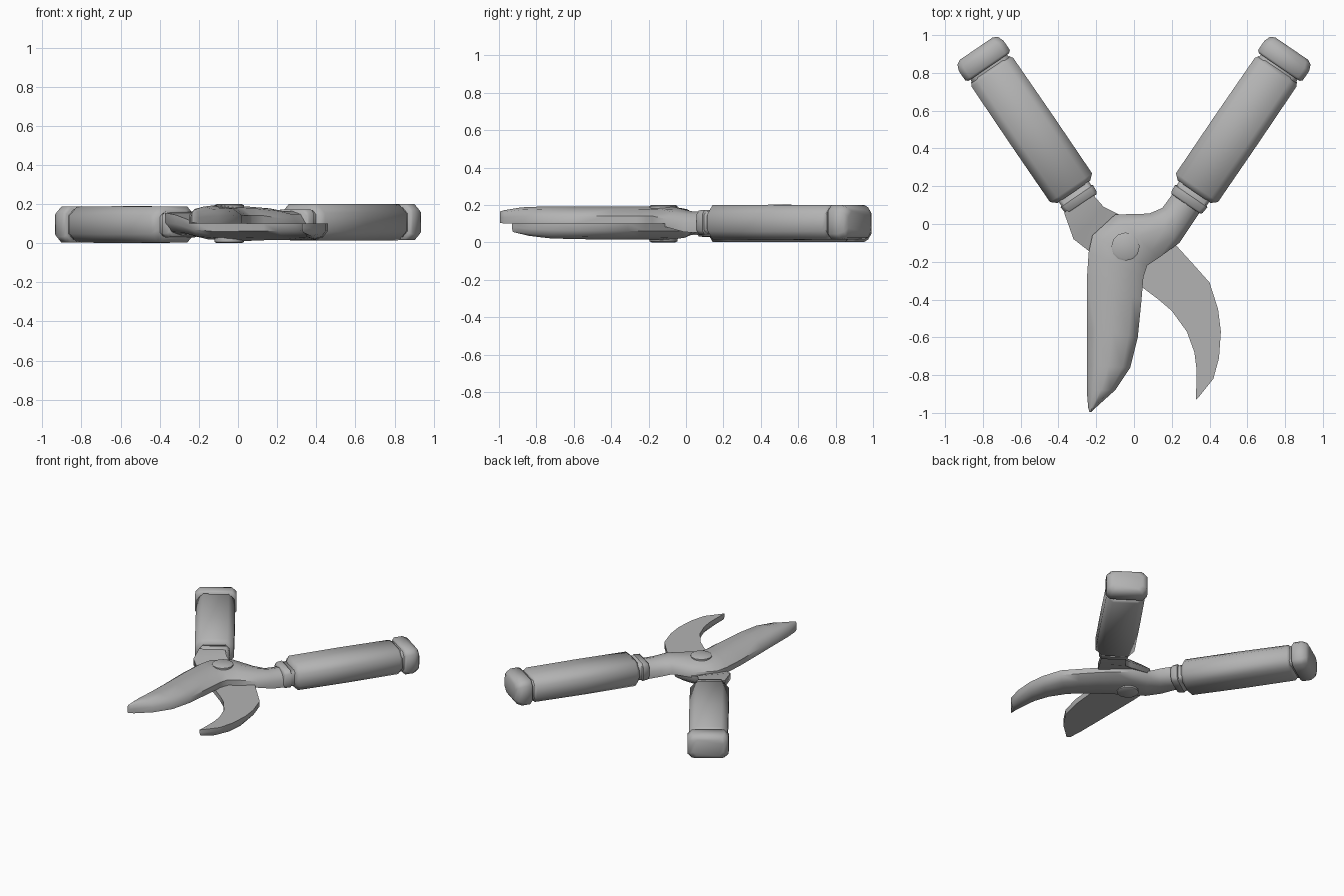
import bpy, bmesh, math
from mathutils import Vector

cube = bpy.data.objects.get("Cube")
if cube:
    bpy.data.objects.remove(cube, do_unlink=True)

grey = bpy.data.materials.new("plain grey")
grey.use_nodes = True
colour = (0.45, 0.45, 0.45, 1)
grey.diffuse_color = colour
grey.node_tree.nodes["Principled BSDF"].inputs["Base Color"].default_value = colour


def loft(name, rings):
    """Skin a list of equal closed rings and cap both ends."""
    bm = bmesh.new()
    loops = [[bm.verts.new(p) for p in ring] for ring in rings]
    n = len(loops[0])
    for a, b in zip(loops, loops[1:]):
        for i in range(n):
            j = (i + 1) % n
            bm.faces.new((a[i], a[j], b[j], b[i]))
    bm.faces.new(loops[0])
    bm.faces.new(loops[-1])
    bmesh.ops.recalc_face_normals(bm, faces=bm.faces)
    mesh = bpy.data.meshes.new(name)
    bm.to_mesh(mesh)
    bm.free()
    mesh.materials.append(grey)
    obj = bpy.data.objects.new(name, mesh)
    bpy.context.collection.objects.link(obj)
    bpy.ops.object.select_all(action='DESELECT')
    obj.select_set(True)
    bpy.context.view_layer.objects.active = obj
    bpy.ops.object.shade_smooth_by_angle(angle=math.radians(52))
    return obj


# Blade halves: flat mating side, domed outer side
DOME = [(0, 0), (0, .45), (.18, .85), (.5, 1), (.82, .85), (1, .45), (1, 0)]


def blade(name, rows):
    """Each row: one edge x, y, other edge x, y, flat side z, domed side z."""
    rings = []
    for ax, ay, bx, by, flat, dome in rows:
        a, b = Vector((ax, ay, flat)), Vector((bx, by, flat))
        rings.append([a.lerp(b, t) + Vector((0, 0, h * (dome - flat))) for t, h in DOME])
    loft(name, rings)


blade("upper_blade", [
    (.22, .18, .36, .08, .05, .165),
    (.15, .085, .30, -.01, .055, .165),
    (.08, .055, .24, -.1, .08, .178),
    (-.1, .05, .13, -.18, .1, .19),
    (-.22, -.06, .07, -.22, .1, .192),
    (-.24, -.15, .05, -.28, .1, .192),
    (-.25, -.3, .04, -.4, .1, .192),
    (-.25, -.55, .02, -.6, .1, .192),
    (-.25, -.75, -.02, -.76, .1, .192),
    (-.25, -.88, -.1, -.88, .1, .187),
    (-.243, -.97, -.2, -.97, .1, .172),
    (-.236, -.995, -.226, -.995, .105, .165),
])
blade("lower_blade", [
    (-.37, .06, -.23, .17, .155, .04),
    (-.32, -.08, -.16, .09, .145, .04),
    (-.23, -.15, -.08, .05, .11, .02),
    (-.13, -.21, .06, .04, .1, .012),
    (-.03, -.28, .15, -.04, .1, .012),
    (.05, -.34, .22, -.11, .1, .015),
    (.13, -.4, .32, -.22, .1, .015),
    (.2, -.46, .4, -.31, .1, .015),
    (.28, -.57, .445, -.45, .1, .016),
    (.32, -.68, .46, -.57, .1, .018),
    (.33, -.76, .45, -.71, .1, .022),
    (.33, -.86, .42, -.82, .1, .035),
    (.327, -.93, .34, -.92, .1, .055),
])


# Handles: chamfered rectangular sections along a slanted axis
def bar(name, side, z, stations, chamfer):
    along = Vector((.563 * side, .826, 0))
    across = Vector((.826, -.563 * side, 0))
    start = Vector((.325 * side, .18, z))
    rings = []
    for s, w, h in stations:
        c = chamfer
        outline = [(w, h - c), (w - c, h), (c - w, h), (-w, h - c),
                   (-w, c - h), (c - w, -h), (w - c, -h), (w, c - h)]
        rings.append([start + along * s + across * u + Vector((0, 0, v)) for u, v in outline])
    loft(name, rings)


for side, label, z in ((1, "left", .107), (-1, "right", .095)):
    bar(label + "_collar", side, z,
        [(-.09, .09, .055), (-.08, .1, .064), (-.04, .104, .066),
         (-.035, .096, .06), (.02, .096, .06)], .02)
    bar(label + "_grip", side, z,
        [(-.012, .105, .07), (.015, .135, .092), (.39, .136, .094),
         (.755, .134, .092), (.775, .122, .08)], .045)
    bar(label + "_groove", side, z, [(.76, .118, .076), (.81, .118, .076)], .03)
    bar(label + "_end_cap", side, z,
        [(.788, .13, .085), (.8, .143, .092), (.86, .143, .092),
         (.893, .13, .08), (.906, .105, .06)], .03)

# Pivot bolt through both halves
bolt = []
for z, r in ((0, .064), (.006, .075), (.194, .075), (.2, .064)):
    bolt.append([Vector((-.045 + r * math.cos(i * math.tau / 12),
                         -.12 + r * math.sin(i * math.tau / 12), z)) for i in range(12)])
loft("pivot_bolt", bolt)
